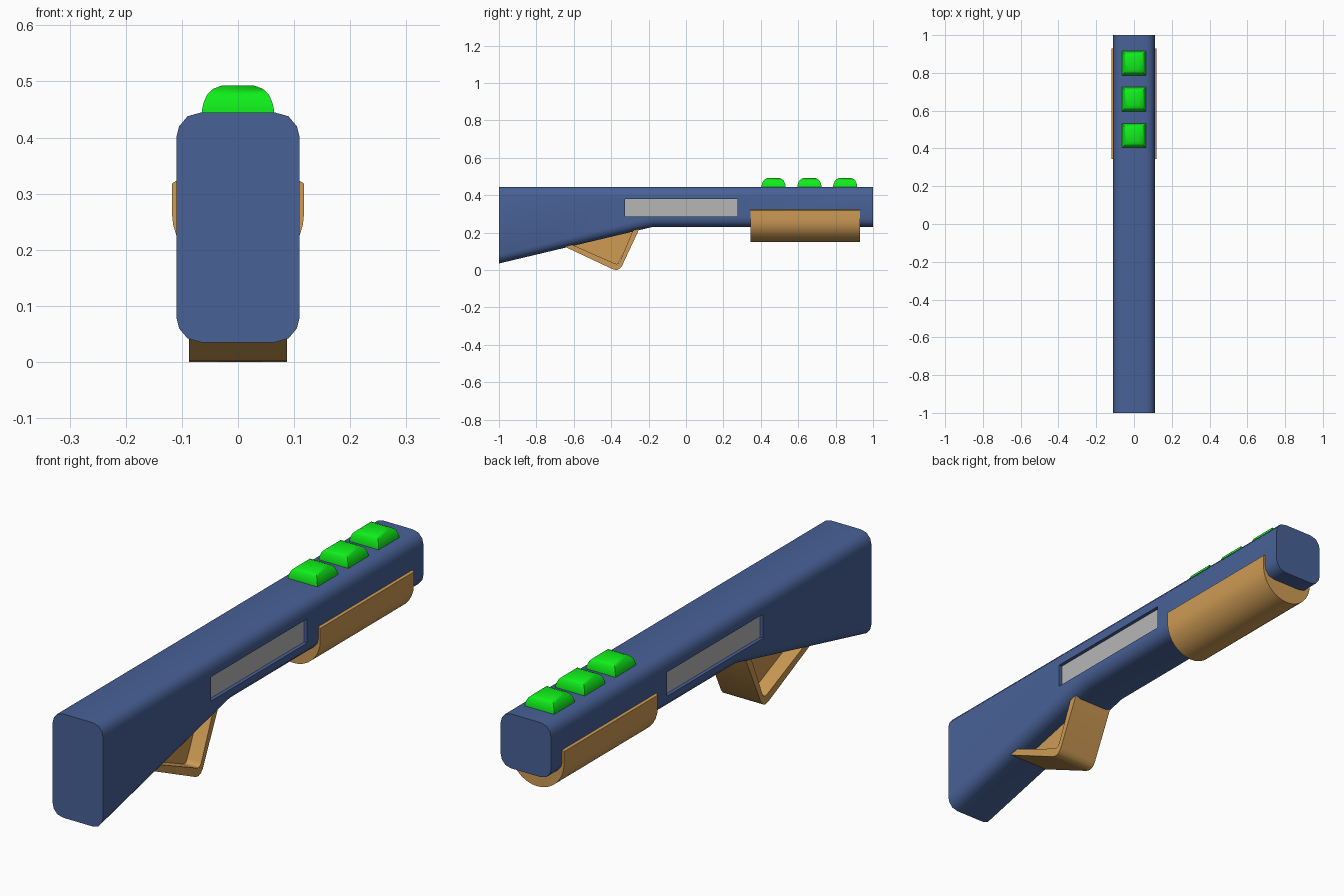
import bpy, bmesh, math

if "Cube" in bpy.data.objects:
    bpy.data.objects.remove(bpy.data.objects["Cube"])


def material(name, rgb):
    m = bpy.data.materials.new(name)
    m.diffuse_color = (*rgb, 1)
    m.use_nodes = True
    m.node_tree.nodes["Principled BSDF"].inputs["Base Color"].default_value = m.diffuse_color
    return m


BLUE = material("blue", (0.065, 0.12, 0.31))
TAN = material("tan", (0.62, 0.33, 0.09))
GREEN = material("green", (0.005, 0.85, 0.01))
GREY = material("grey", (0.47, 0.47, 0.47))


def loft(name, rings, mat, smooth=40):
    """Skin a list of equal-length point rings and cap both ends."""
    bm = bmesh.new()
    vs = [[bm.verts.new(p) for p in r] for r in rings]
    n = len(vs[0])
    for a, b in zip(vs, vs[1:]):
        for i in range(n):
            j = (i + 1) % n
            bm.faces.new((a[i], a[j], b[j], b[i]))
    bm.faces.new(vs[0])
    bm.faces.new(vs[-1])
    bmesh.ops.recalc_face_normals(bm, faces=bm.faces)
    me = bpy.data.meshes.new(name)
    bm.to_mesh(me)
    bm.free()
    ob = bpy.data.objects.new(name, me)
    bpy.context.collection.objects.link(ob)
    if mat:
        me.materials.append(mat)
    if smooth:
        activate(ob)
        bpy.ops.object.shade_smooth_by_angle(angle=math.radians(smooth))
    return ob


def activate(ob):
    bpy.ops.object.select_all(action='DESELECT')
    ob.select_set(True)
    bpy.context.view_layer.objects.active = ob


def extrude_x(name, yz, x0, x1, mat, smooth=40):
    return loft(name, [[(x, y, z) for y, z in yz] for x in (x0, x1)], mat, smooth)


def rounded_section(y, bottom, top=0.445, w=0.11):
    corner = [(0, 0.045), (0.005, 0.025), (0.02, 0.007), (0.045, 0)]
    right = [(w - dx, bottom + dz) for dx, dz in reversed(corner)]
    right += [(w - dx, top - dz) for dx, dz in corner]
    return [(x, y, z) for x, z in right + [(-x, z) for x, z in reversed(right)]]


# Body with tapered stock
body = loft("body", [rounded_section(-1, 0.035), rounded_section(-0.18, 0.23),
                     rounded_section(1, 0.23)], BLUE, smooth=0)

# Side recesses, each with a grey panel on its floor
panel = [(-0.325, 0.285), (0.275, 0.285), (0.275, 0.38), (-0.325, 0.38)]
for side, label in ((1, "right"), (-1, "left")):
    cutter = extrude_x("recess_cutter", panel, side * 0.094, side * 0.2, None, 0)
    cutter.hide_render = True
    mod = body.modifiers.new("recess", 'BOOLEAN')
    mod.operation = 'DIFFERENCE'
    mod.solver = 'EXACT'
    mod.object = cutter
    activate(body)
    bpy.ops.object.modifier_apply(modifier=mod.name)
    bpy.data.objects.remove(cutter)
    extrude_x(label + "_side_panel", panel, side * 0.08, side * 0.096, GREY, 0)
activate(body)
bpy.ops.object.shade_smooth_by_angle(angle=math.radians(40))

# Rounded fore-grip
r, cz = 0.118, 0.268
arc = [(r * math.cos(a), cz + r * math.sin(a))
       for a in [-math.pi * i / 16 for i in range(17)]]
grip = [(0.105, 0.326), (r, 0.318)] + arc + [(-r, 0.318), (-0.105, 0.326)]
loft("fore_grip", [[(x, y, z) for x, z in grip] for y in (0.345, 0.93)], TAN)

# Trigger guard: bent strip with a recessed web
outer = [(-0.70, 0.149), (-0.40, 0.008), (-0.385, 0.002), (-0.37, 0.0),
         (-0.355, 0.006), (-0.343, 0.02), (-0.24, 0.24)]
inner = [(-0.272, 0.24), (-0.353, 0.047), (-0.359, 0.038), (-0.366, 0.034),
         (-0.374, 0.033), (-0.383, 0.036), (-0.64, 0.149)]
extrude_x("trigger_guard", outer + inner, -0.087, 0.087, TAN)
web = [(-0.645, 0.14), (-0.37, 0.02), (-0.26, 0.24)]
extrude_x("trigger_web", web, -0.027, 0.027, TAN, 0)

# Row of domed buttons
dome = [(0.064, 0.435), (0.064, 0.45), (0.061, 0.463), (0.055, 0.477),
        (0.044, 0.487), (0.028, 0.493)]
for i, cy in enumerate((0.468, 0.66, 0.851)):
    loft(f"button_{i + 1}",
         [[(sx * h, cy + sy * h, z) for sx, sy in ((1, 1), (-1, 1), (-1, -1), (1, -1))]
          for h, z in dome], GREEN)
